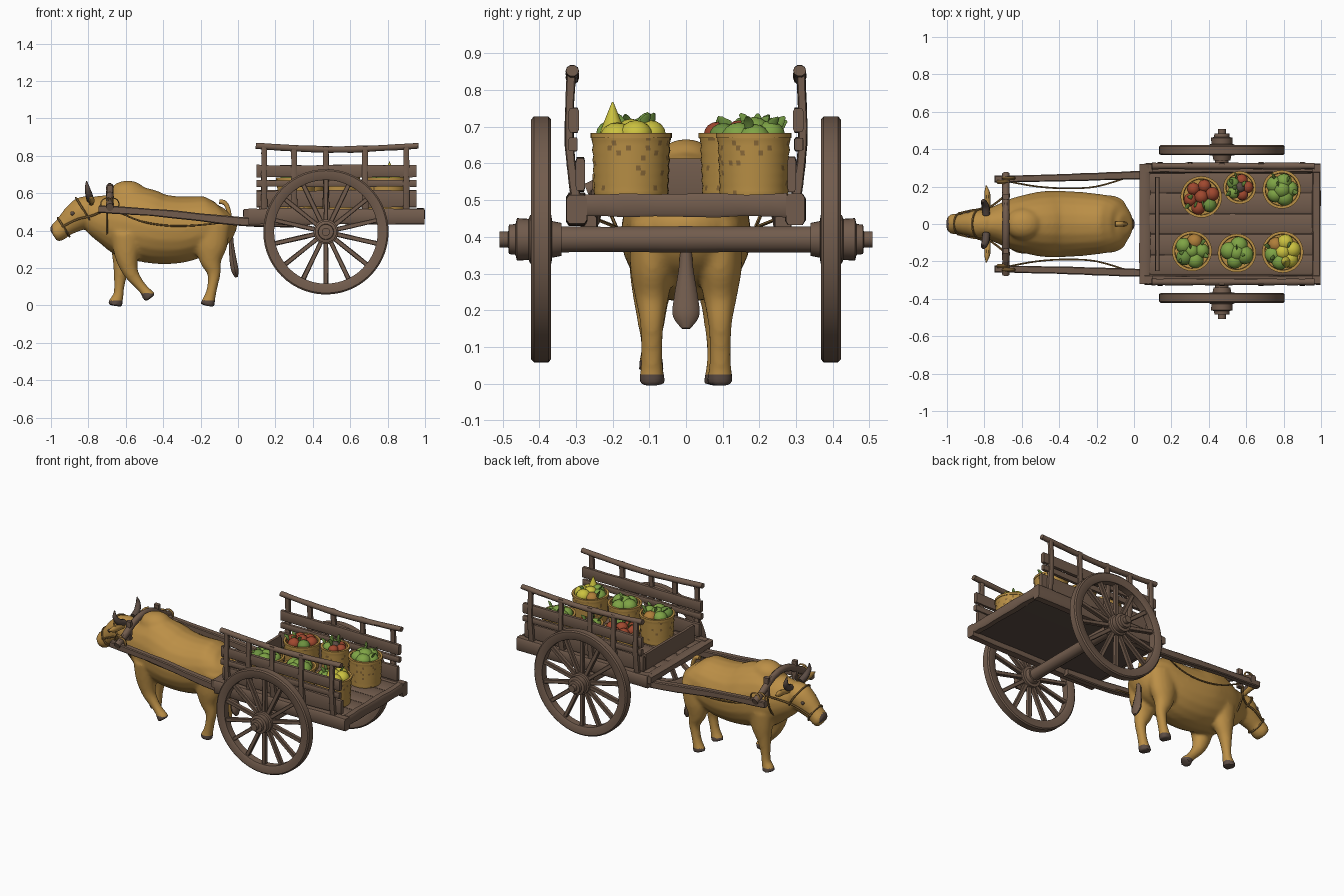
import bpy, bmesh, math, random
from mathutils import Vector

if "Cube" in bpy.data.objects:
    bpy.data.objects.remove(bpy.data.objects["Cube"])
random.seed(4)

def material(name, r, g, b):
    m = bpy.data.materials.new(name)
    m.diffuse_color = (r, g, b, 1)
    m.use_nodes = True
    m.node_tree.nodes["Principled BSDF"].inputs["Base Color"].default_value = m.diffuse_color
    return m

WOOD = material("brown wood", .168, .107, .074)
HIDE = material("tan hide", .5, .275, .062)
DARK = material("dark horn", .105, .072, .057)
ROPE = material("rope", .25, .14, .04)
STRAW = material("straw", .48, .275, .06)
GREEN = material("vegetable green", .21, .37, .06)
LEAF = material("leaf green", .15, .28, .05)
RED = material("tomato red", .35, .065, .028)
YELLOW = material("melon yellow", .6, .54, .05)
ORANGE = material("onion orange", .43, .21, .042)

ROUND = [(math.cos(i * math.tau / 20), math.sin(i * math.tau / 20)) for i in range(20)]
SMALL = ROUND[::2]
SQUARE = [(1, -.75), (1, .75), (.75, 1), (-.75, 1), (-1, .75), (-1, -.75), (-.75, -1), (.75, -1)]
Y, X = Vector((0, 1, 0)), Vector((1, 0, 0))

def finish(name, bm, mat):
    bmesh.ops.recalc_face_normals(bm, faces=bm.faces)
    me = bpy.data.meshes.new(name)
    bm.to_mesh(me)
    bm.free()
    me.materials.append(mat)
    ob = bpy.data.objects.new(name, me)
    bpy.context.collection.objects.link(ob)
    return ob

def spline(keys, steps):
    """Smooth curve through the keys (position and two half widths)."""
    out = []
    for i in range(len(keys) - 1):
        p = [keys[max(0, min(len(keys) - 1, i + k))] for k in (-1, 0, 1, 2)]
        for s in range(steps):
            t = s / steps
            out.append([.5 * (2 * b + (c - a) * t + (2 * a - 5 * b + 4 * c - d) * t * t
                              + (3 * b - a - 3 * c + d) * t ** 3) for a, b, c, d in zip(*p)])
    return out + [list(keys[-1])]

def loft(name, keys, mat, section=ROUND, ref=Y, steps=4, rough=0.0, bm=None):
    """Skin cross-sections (x, y, z, half width along ref, other half width)."""
    own = bm is None
    bm = bm or bmesh.new()
    ks = spline(keys, steps)
    pts = [Vector(k[:3]) for k in ks]
    rings = []
    for i, k in enumerate(ks):
        t = (pts[min(i + 1, len(ks) - 1)] - pts[max(i - 1, 0)]).normalized()
        u = (ref - t * ref.dot(t)).normalized()
        v = t.cross(u)
        j = lambda: 1 + random.uniform(-rough, rough)
        a, b = max(k[3], .001) * j(), max(k[4], .001) * j()
        rings.append([bm.verts.new(pts[i] + u * (a * p) + v * (b * q)) for p, q in section])
    n = len(section)
    for r, s in zip(rings, rings[1:]):
        for i in range(n):
            bm.faces.new((r[i], r[(i + 1) % n], s[(i + 1) % n], s[i]))
    bm.faces.new(rings[0][::-1])
    bm.faces.new(rings[-1])
    return finish(name, bm, mat) if own else None

def beam(name, p, q, a, b, ref=Y, mat=WOOD, rough=.1, bm=None, steps=8):
    return loft(name, [(*p, a, b), (*q, a, b)], mat, SQUARE, ref, steps, rough, bm)

def rope(name, pts, r=.006, ref=Y):
    return loft(name, [(*p, r, r) for p in pts], ROPE, SMALL[::2], ref, 4)

def lathe(name, profile, centre, mat, axis="Z", n=40, closed=True):
    """Spin (radius, height) points around an axis."""
    bm = bmesh.new()
    c = Vector(centre)
    rows = []
    for i in range(n):
        w = math.tau * i / n
        rows.append([bm.verts.new(c + (Vector((r * math.cos(w), r * math.sin(w), h)) if axis == "Z"
                     else Vector((r * math.cos(w), h, r * math.sin(w))))) for r, h in profile])
    m = len(profile)
    for i in range(n):
        a, b = rows[i], rows[(i + 1) % n]
        for j in range(m if closed else m - 1):
            bm.faces.new((a[j], a[(j + 1) % m], b[(j + 1) % m], b[j]))
    return finish(name, bm, mat)

def ball(bm, c, rx, ry, rz, seg=14):
    g = bmesh.ops.create_uvsphere(bm, u_segments=seg, v_segments=seg // 2 + 1, radius=1)
    for v in g["verts"]:
        v.co = Vector((v.co.x * rx, v.co.y * ry, v.co.z * rz)) + Vector(c)

# ---- ox: overlapping volumes fused into one skin
bm = bmesh.new()
body = [(-.045, .49, .05, .05), (-.07, .468, .115, .1), (-.13, .44, .15, .148), (-.22, .42, .165, .165),
        (-.32, .405, .174, .18), (-.42, .408, .178, .188), (-.5, .428, .174, .197), (-.59, .445, .155, .198),
        (-.66, .457, .135, .168), (-.72, .47, .108, .13), (-.78, .49, .08, .1), (-.82, .5, .05, .07)]
loft("", [(x, 0, z, a, b) for x, z, a, b in body], HIDE, bm=bm)
head = [(-.76, .535, .06, .06), (-.82, .5, .077, .085), (-.88, .46, .066, .074), (-.93, .42, .052, .056),
        (-.965, .39, .056, .052), (-.988, .375, .046, .04)]
loft("", [(x, 0, z, a, b) for x, z, a, b in head], HIDE, bm=bm)
ball(bm, (-.59, 0, .595), .1, .085, .072, 24)
standing = [(-.6, .38, .065, .09), (-.61, .27, .055, .066), (-.625, .19, .04, .042), (-.635, .1, .029, .028),
            (-.64, .05, .03, .029), (-.652, .022, .035, .037), (-.657, -.003, .037, .043)]
lifted = [(-.59, .38, .065, .09), (-.595, .27, .055, .066), (-.575, .18, .04, .042), (-.53, .115, .029, .029),
          (-.498, .078, .03, .028), (-.483, .058, .035, .034), (-.468, .038, .035, .036)]
hind = [(-.14, .44, .06, .1), (-.145, .32, .06, .088), (-.145, .24, .047, .06), (-.128, .17, .034, .036),
        (-.137, .1, .03, .028), (-.15, .045, .031, .031), (-.158, .02, .035, .037), (-.163, -.003, .037, .043)]
for leg, y in ((standing, .085), (lifted, -.095), (hind, .093), (hind, -.093)):
    loft("", [(x, y, z, a, b) for x, z, a, b in leg], HIDE, bm=bm)
ox = finish("ox_body", bm, HIDE)
ox.data.materials.append(DARK)
mod = ox.modifiers.new("fuse", "REMESH")
mod.mode, mod.voxel_size = "VOXEL", .01
mod = ox.modifiers.new("soften", "SMOOTH")
mod.factor, mod.iterations = .5, 8
bpy.context.view_layer.objects.active = ox
for m in list(ox.modifiers):
    bpy.ops.object.modifier_apply(modifier=m.name)
for p in ox.data.polygons:  # hooves and nose
    x, y, z = p.center
    p.material_index = int(z < .026 or (-.53 < x < -.4 and z < .062) or (x < -.99 and z > .37))

for s, side in ((-1, "left"), (1, "right")):
    loft("horn_" + side, [(-.79, s * .05, .565, .02, .02), (-.795, s * .095, .585, .02, .02),
         (-.805, s * .12, .625, .014, .014), (-.81, s * .115, .664, .003, .003)], DARK, SMALL, X)
    loft("ear_" + side, [(-.785, s * .06, .545, .012, .012), (-.782, s * .12, .558, .016, .018),
         (-.785, s * .165, .565, .015, .018), (-.79, s * .205, .57, .003, .003)], HIDE, SMALL, X)
    bm = bmesh.new()
    ball(bm, (-.885, s * .062, .492), .012, .008, .011)
    finish("eye_" + side, bm, DARK)
loft("tail", [(-.1, 0, .555, .013, .013), (-.068, 0, .545, .013, .013), (-.047, 0, .49, .012, .012),
              (-.04, 0, .37, .011, .011)], HIDE, SMALL)
loft("tail_tuft", [(-.043, 0, .45, .013, .013), (-.036, 0, .33, .018, .014), (-.026, 0, .24, .032, .02),
                   (-.016, 0, .185, .036, .02), (-.008, 0, .15, .012, .008)], WOOD, SMALL)

# ---- halter, yoke and traces
W = [i * math.tau / 16 for i in range(17)]
rope("muzzle_band", [(-.932 - .031 * math.sin(w), .056 * math.cos(w), .418 + .05 * math.sin(w)) for w in W], ref=X)
rope("brow_band", [(-.82 - .046 * math.sin(w), .082 * math.cos(w), .5 + .075 * math.sin(w)) for w in W], ref=X)
rope("throat_rope", [(-.7, .16 * math.cos(w), .53 + .19 * min(0, math.sin(w))) for w in W[8:]], ref=X)
loft("yoke", [(-.685, y, z, .02, .023) for y, z in ((-.27, .525), (-.2, .555), (-.1, .61), (0, .632), (.1, .61),
     (.2, .555), (.27, .525))], WOOD, SMALL, X, 4, .06)
for s, side in ((-1, "left"), (1, "right")):
    rope("cheek_rope_" + side, [(-.94, s * .056, .42), (-.86, s * .074, .46), (-.78, s * .085, .48), (-.69, s * .15, .52)])
    rope("trace_rope_" + side, [(-.66, s * .225, .51), (-.52, s * .2, .45), (-.36, s * .19, .425),
                                (-.2, s * .2, .43), (-.03, s * .25, .45)], .005)
    for k, x in enumerate((-.7, -.67)):
        lathe(f"yoke_lashing_{side}_{k}", [(.031, -.01), (.037, 0), (.031, .01)], (x, s * .225 + k * s * .02, .54), ROPE, "Y", 16)
    beam("yoke_pin_" + side, (-.685, s * .145, .52), (-.685, s * .145, .64), .014, .016)
    # shaft running back under the bed
    loft("shaft_" + side, [(-.745, s * .24, .515, .019, .02), (-.4, s * .247, .492, .019, .02),
         (0, s * .26, .45, .022, .024), (.3, s * .265, .437, .022, .02)], WOOD, SQUARE, Y, 6, .08)

# ---- cart bed
for s, side in ((-1, "left"), (1, "right")):
    beam("bed_rail_" + side, (.055, s * .298, .475), (.998, s * .298, .475), .027, .042)
for i in range(5):
    y = -.22 + .11 * i
    beam(f"floor_plank_{i}", (.05, y, .49), (.985, y, .49), .0545, .02, rough=.008)
beam("floor_underside", (.06, 0, .466), (.955, 0, .466), .272, .0045, mat=DARK, rough=0)
beam("rear_beam", (.975, -.275, .486), (.975, .275, .486), .022, .031, X)
beam("front_beam", (.058, -.32, .492), (.058, .32, .492), .03, .022, X)
beam("front_board", (.125, -.25, .56), (.125, .25, .56), .012, .053, X, rough=.04)

# ---- slatted sides
for s, side in ((-1, "left"), (1, "right")):
    for k, (y, z, h, t) in enumerate(((.288, .57, .045, .012), (.308, .652, .018, .012), (.306, .718, .032, .013))):
        beam(f"side_slat_{side}_{k}", (.1, s * y, z), (.955, s * y, z), t, h)
    for k, x in enumerate((.14, .3, .47, .68, .9)):
        loft(f"side_post_{side}_{k}", [(x, s * .293, .46, .014, .018), (x, s * .318, .65, .012, .016),
             (x, s * .313, .85, .012, .015)], WOOD, SQUARE, Y, 4, .08)
    loft("top_rail_" + side, [(.095, s * .31, .853, .017, .016), (.3, s * .31, .84, .017, .017),
         (.55, s * .31, .833, .017, .018), (.8, s * .31, .843, .017, .017), (.965, s * .31, .853, .017, .016)],
         WOOD, SMALL, Y, 4, .1)

# ---- axle and wheels
C = (.47, .393)
loft("axle", [(C[0], -.509, C[1], .022, .022), (C[0], .509, C[1], .022, .022)], WOOD, ROUND, X, 1)
loft("axle_beam", [(C[0], -.36, C[1], .037, .037), (C[0], .36, C[1], .037, .037)], WOOD, SMALL, X, 8, .04)
for s, side in ((-1, "left"), (1, "right")):
    c = (C[0], s * .395, C[1])
    lathe("wheel_rim_" + side, [(.277, -.022), (.283, -.027), (.327, -.027), (.335, -.02), (.335, .02),
          (.327, .027), (.283, .027), (.277, .022)], c, WOOD, "Y", 56)
    lathe("wheel_hub_" + side, [(.02, -s * .055), (.045, -s * .055), (.05, -s * .03), (.066, -s * .028),
          (.066, s * .03), (.056, s * .034), (.058, s * .066), (.042, s * .07), (.04, s * .088), (.02, s * .09)],
          c, WOOD, "Y", 28)
    bm = bmesh.new()
    for k in range(14):
        w = math.tau * (k + .5) / 14
        d = Vector((math.cos(w), 0, math.sin(w)))
        beam("", Vector(c) + d * .05, Vector(c) + d * .285, .013, .0125, Y, bm=bm, steps=3)
    finish("wheel_spokes_" + side, bm, WOOD)

# ---- baskets of produce: x, y, radius, pieces (middle one first, then counter-clockwise), leaves, piece size
KINDS = {"R": RED, "G": GREEN, "Y": YELLOW, "O": ORANGE, "D": DARK, "L": LEAF}
baskets = [(.36, .145, .108, "RRRRRLR", 5, .038), (.565, .195, .085, "DRLGRR", 7, .034),
           (.79, .185, .1, "GGGGGG", 4, .046), (.31, -.145, .104, "GOGLGG", 5, .042),
           (.55, -.155, .1, "GGGGG", 2, .048), (.795, -.15, .108, "YYOGGYY", 3, .045)]
for n, (x, y, r, pieces, leaves, size) in enumerate(baskets):
    wall = [(0, 0), (r * .92, 0)]
    for i in range(1, 12):  # woven bands
        wall.append((r * (.92 + .06 * i / 12) + (.002 if i % 2 else -.001), .165 * i / 12))
    ob = lathe(f"basket_{n}", wall + [(r, .165), (r - .012, .165), (r - .014, .13), (0, .13)], (x, y, .512), STRAW,
               n=48, closed=False)
    ob.data.materials.append(ROPE)
    for p in ob.data.polygons:  # dark gaps in the weave
        p.material_index = int(abs(p.normal.z) < .5 and random.random() < .06)
    lathe(f"basket_rim_{n}", [(r - .011, -.007), (r + .003, -.007), (r + .003, .007), (r - .011, .007)],
          (x, y, .676), STRAW, n=32)
    bms = {k: bmesh.new() for k in sorted(set(pieces + "L"))}
    ring, count = r - .01 - size, len(pieces) - 1
    for k, kind in enumerate(pieces):
        w = math.tau * (k - 1) / count + 1.3
        q, g = (ring if k else 0), size * random.uniform(.9, 1.05)
        ball(bms[kind], (x + q * math.cos(w), y + q * math.sin(w), .672 + (random.uniform(-.005, .008) if k else .012)),
             g, g, g * .9)
    for k in range(leaves):
        w, q = random.uniform(0, math.tau), random.uniform(.1, .7) * r
        px, py, h = x + q * math.cos(w), y + q * math.sin(w), random.uniform(.715, .738)
        loft("", [(px, py, .68, .006, .005), (px + .012 * math.cos(w), py + .012 * math.sin(w), (h + .68) / 2 + .008, .014, .004),
                  (px + .03 * math.cos(w), py + .03 * math.sin(w), h, .004, .002)], LEAF, SMALL, Y, 2, 0, bms["L"])
    for kind, b in bms.items():
        finish(f"produce_{n}_{KINDS[kind].name.replace(' ', '_')}", b, KINDS[kind])
loft("pointed_squash", [(.81, -.2, .66, .034, .034), (.81, -.2, .69, .032, .032), (.81, -.2, .73, .017, .017),
                        (.81, -.2, .768, .002, .002)], YELLOW, SMALL)

# ---- smooth shading with sharp edges kept
for ob in bpy.data.objects:
    ob.select_set(True)
bpy.ops.object.shade_smooth_by_angle(angle=math.radians(40))
